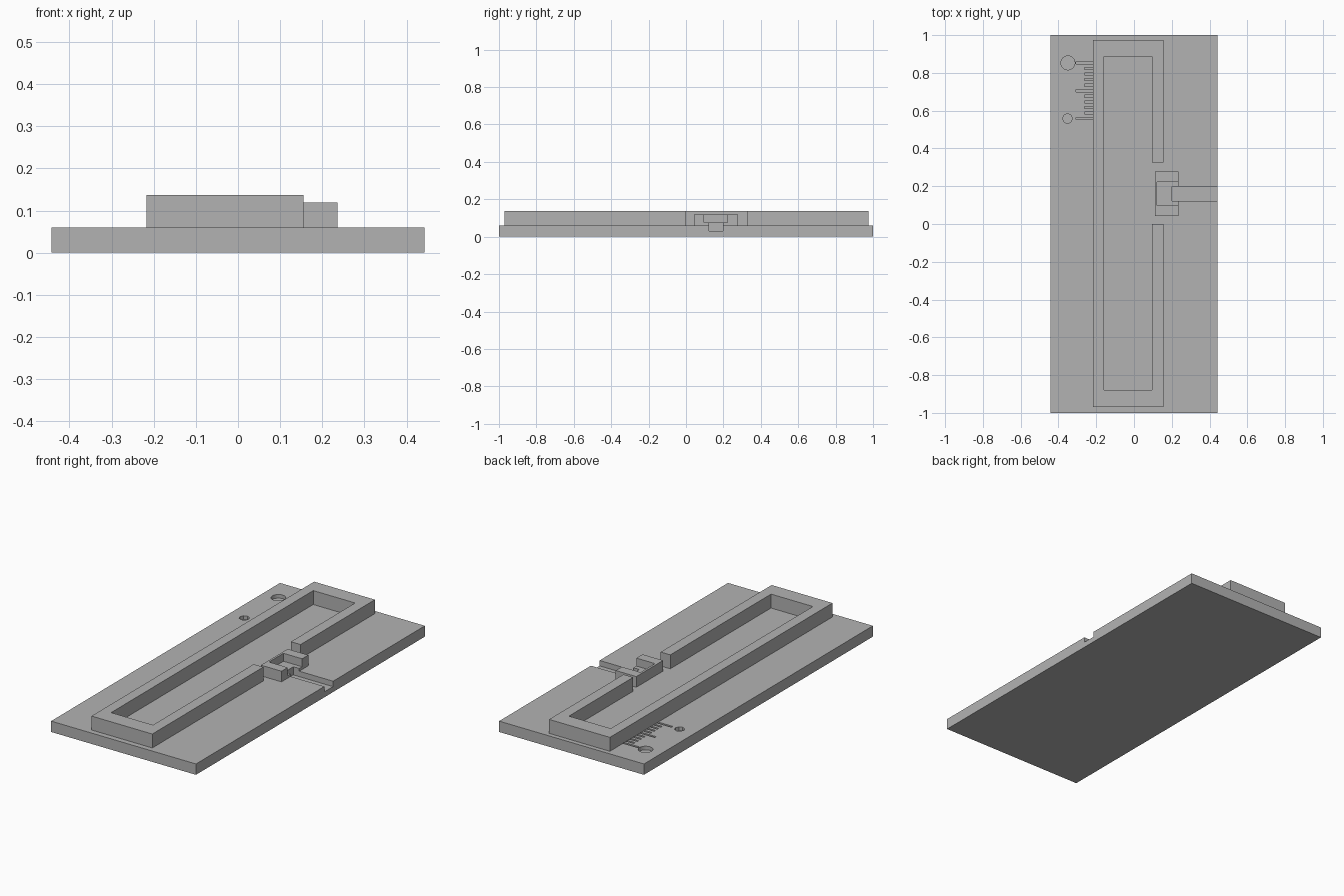
import bpy
import bmesh

if "Cube" in bpy.data.objects:
    bpy.data.objects.remove(bpy.data.objects["Cube"], do_unlink=True)

grey = bpy.data.materials.new("plain_grey")
grey.use_nodes = True
grey.diffuse_color = (0.45, 0.45, 0.45, 1)
grey.node_tree.nodes["Principled BSDF"].inputs["Base Color"].default_value = grey.diffuse_color


def prism(name, outline, z0, z1):
    """Extrude a flat outline from z0 up to z1."""
    bm = bmesh.new()
    face = bm.faces.new([bm.verts.new((x, y, z0)) for x, y in outline])
    top = bmesh.ops.extrude_face_region(bm, geom=[face])["geom"]
    verts = [v for v in top if isinstance(v, bmesh.types.BMVert)]
    bmesh.ops.translate(bm, vec=(0, 0, z1 - z0), verts=verts)
    bmesh.ops.recalc_face_normals(bm, faces=bm.faces)
    return finish(name, bm)


def finish(name, bm):
    mesh = bpy.data.meshes.new(name)
    bm.to_mesh(mesh)
    bm.free()
    mesh.materials.append(grey)
    obj = bpy.data.objects.new(name, mesh)
    bpy.context.collection.objects.link(obj)
    return obj


def box(name, x0, x1, y0, y1, z0, z1):
    return prism(name, [(x0, y0), (x1, y0), (x1, y1), (x0, y1)], z0, z1)


def disc(name, x, y, radius, sides, z0, z1):
    bm = bmesh.new()
    bmesh.ops.create_cone(bm, cap_ends=True, segments=sides, radius1=radius,
                          radius2=radius, depth=z1 - z0)
    bmesh.ops.translate(bm, vec=(x, y, (z0 + z1) / 2), verts=bm.verts)
    return finish(name, bm)


def carve(target, cutters):
    """Subtract each cutter, then discard it."""
    bpy.context.view_layer.objects.active = target
    for cutter in cutters:
        cutter.hide_render = True
        mod = target.modifiers.new("carve", 'BOOLEAN')
        mod.operation = 'DIFFERENCE'
        mod.solver = 'EXACT'
        mod.object = cutter
        bpy.ops.object.modifier_apply(modifier=mod.name)
        bpy.data.objects.remove(cutter, do_unlink=True)


TOP = 0.06
ENGRAVED = TOP - 0.02
ABOVE = 0.08

# Base plate with outlet channel, round marks and engraved scale
base = box("base_plate", -0.443, 0.443, -1, 1, 0, TOP)
cuts = [box("channel_cutter", 0.2, 0.5, 0.122, 0.198, 0.03, ABOVE),
        disc("large_mark_cutter", -0.35, 0.853, 0.037, 24, ENGRAVED, ABOVE),
        disc("small_mark_cutter", -0.352, 0.558, 0.026, 8, ENGRAVED, ABOVE)]
for i in range(11):
    y = 0.558 + i * 0.0295
    left = -0.307 if i % 5 == 0 else -0.262
    cuts.append(box("tick_cutter", left, -0.21, y - 0.006, y + 0.006, ENGRAVED, ABOVE))
carve(base, cuts)

# Raised rectangular wall, open on one side
X0, X1, Y0, Y1 = -0.217, 0.155, -0.97, 0.975
x0, x1, y0, y1 = -0.16, 0.096, -0.88, 0.886
GAP0, GAP1 = 0, 0.325
prism("frame_wall", [(X1, GAP0), (X1, Y0), (X0, Y0), (X0, Y1), (X1, Y1), (X1, GAP1),
                     (x1, GAP1), (x1, y1), (x0, y1), (x0, y0), (x1, y0), (x1, GAP0)],
      TOP, 0.137)

# Small holder in the gap, with a pocket and a slot over the channel
holder = box("holder_block", 0.11, 0.236, 0.043, 0.277, TOP, 0.119)
carve(holder, [box("pocket_cutter", 0.122, 0.3, 0.097, 0.223, 0.075, 0.2),
               box("slot_cutter", 0.2, 0.3, 0.122, 0.198, 0.02, 0.1)])
